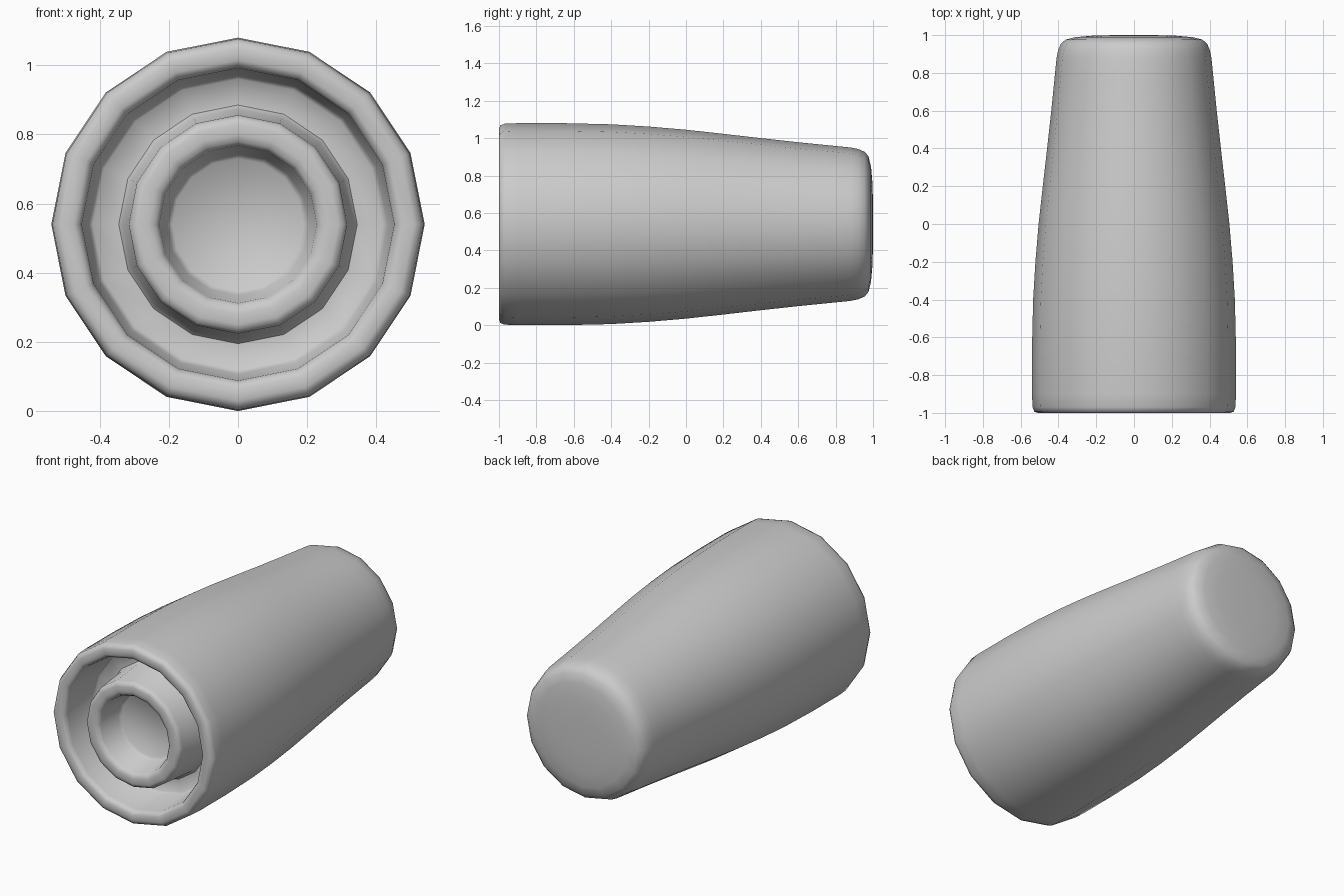
import bpy, bmesh
from math import sin, cos, tau, radians

if "Cube" in bpy.data.objects:
    bpy.data.objects.remove(bpy.data.objects["Cube"])

SIDES, CENTRE_Z = 16, 0.54


def lathe(name, profile):
    """Revolve (radius, y) points around the long axis and cap both ends."""
    bm = bmesh.new()
    rings = [[bm.verts.new((r * sin(tau * i / SIDES), y, CENTRE_Z + r * cos(tau * i / SIDES)))
              for i in range(SIDES)] for r, y in profile]
    for a, b in zip(rings, rings[1:]):
        for i in range(SIDES):
            j = (i + 1) % SIDES
            bm.faces.new((a[i], a[j], b[j], b[i]))
    bm.faces.new(rings[0])
    bm.faces.new(rings[-1])
    bmesh.ops.recalc_face_normals(bm, faces=bm.faces)
    mesh = bpy.data.meshes.new(name)
    bm.to_mesh(mesh)
    bm.free()
    ob = bpy.data.objects.new(name, mesh)
    bpy.context.collection.objects.link(ob)
    bpy.context.view_layer.objects.active = ob
    ob.select_set(True)
    bpy.ops.object.shade_smooth_by_angle(angle=radians(50))
    return ob


# Socket floor and wall, hub face, groove, rim
front = [(0.19, -0.83), (0.205, -0.845), (0.228, -0.975), (0.24, -0.993),
         (0.26, -0.998), (0.29, -0.998), (0.307, -0.993), (0.316, -0.975),
         (0.333, -0.77), (0.345, -0.755), (0.42, -0.755), (0.433, -0.77),
         (0.452, -0.97), (0.459, -0.99), (0.475, -1.0)]

# Outer lip, tapering body, rounded back end
body = [(0.51, -1.0), (0.528, -0.993), (0.537, -0.97), (0.54, -0.9), (0.54, -0.65),
        (0.534, -0.4), (0.522, -0.2), (0.505, 0.0), (0.483, 0.2), (0.46, 0.4),
        (0.438, 0.6), (0.418, 0.8), (0.41, 0.88), (0.402, 0.92), (0.387, 0.955),
        (0.362, 0.976), (0.31, 0.989), (0.22, 0.997), (0.1, 1.0)]

lathe("tapered_knob", front + body)
